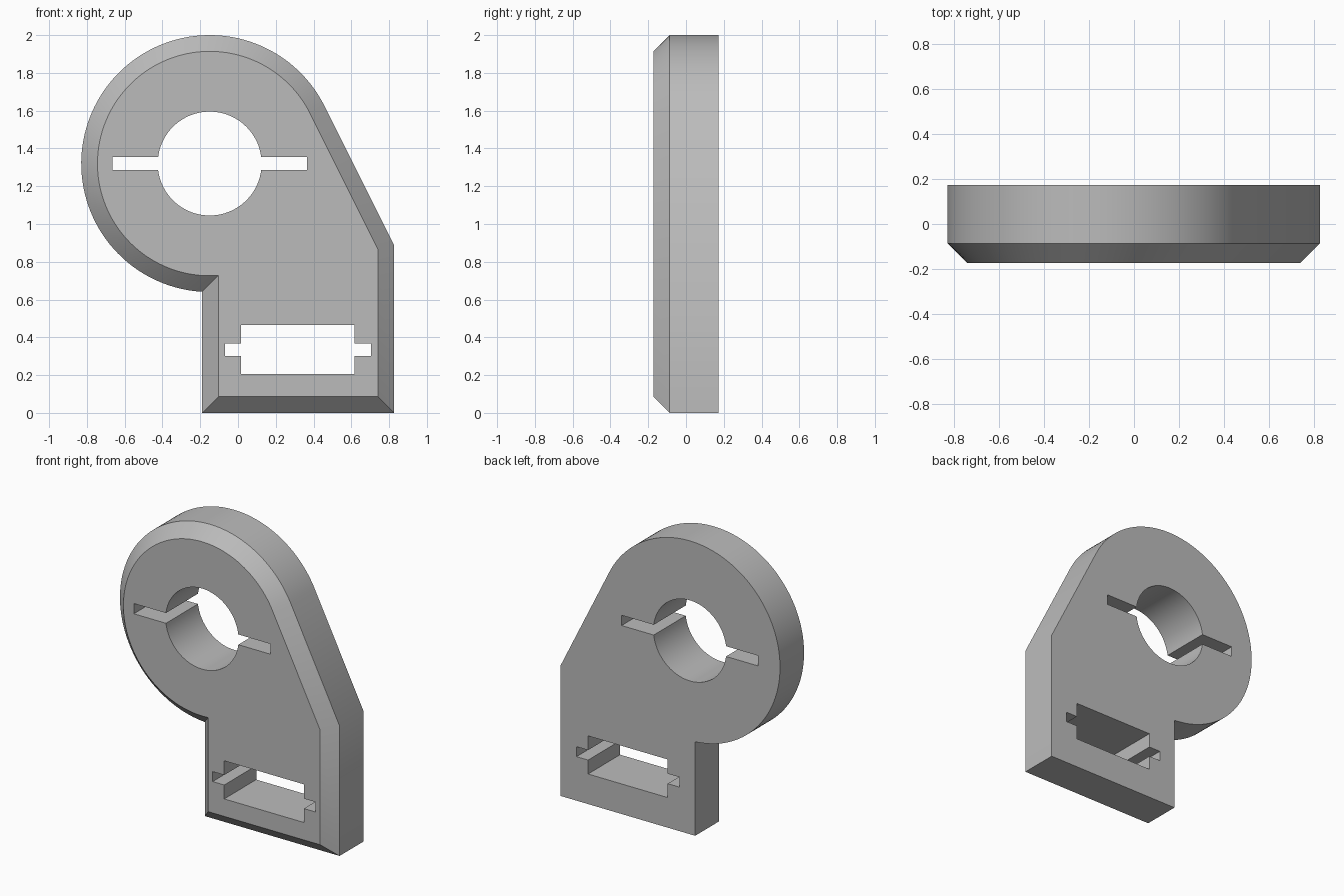
import bpy, bmesh
from math import acos, atan, cos, sin, pi, sqrt

cube = bpy.data.objects.get("Cube")
if cube:
    bpy.data.objects.remove(cube, do_unlink=True)

CX, CZ, R = -0.15, 1.32, 0.68           # round head
LEFT, RIGHT = -0.19, 0.827              # sides of the foot
DEPTH, CHAMFER = 0.1725, 0.086
SLOPE = atan(0.5)                       # direction of the sloping flank's normal


def arc(r, start, end, steps):
    return [(CX + r * cos(start + (end - start) * i / steps),
             CZ + r * sin(start + (end - start) * i / steps)) for i in range(steps + 1)]


def outline(inset):
    """Plate outline, moved inward by the inset."""
    r, left, right = R - inset, LEFT + inset, RIGHT - inset
    shoulder = CZ + (r - cos(SLOPE) * (right - CX)) / sin(SLOPE)
    head = arc(r, SLOPE, 2 * pi - acos((left - CX) / r), 96)
    return head + [(left, inset), (right, inset), (right, shoulder)]


def loft(name, sections):
    """Solid through (y, outline) sections that share one point count."""
    bm = bmesh.new()
    rings = [[bm.verts.new((x, y, z)) for x, z in pts] for y, pts in sections]
    for a, b in zip(rings, rings[1:]):
        for i in range(len(a)):
            j = (i + 1) % len(a)
            bm.faces.new((a[i], a[j], b[j], b[i]))
    bm.faces.new(rings[0])
    bm.faces.new(rings[-1])
    bmesh.ops.recalc_face_normals(bm, faces=bm.faces)
    mesh = bpy.data.meshes.new(name)
    bm.to_mesh(mesh)
    bm.free()
    obj = bpy.data.objects.new(name, mesh)
    bpy.context.collection.objects.link(obj)
    return obj


# Plate with a chamfered front rim
plate = loft("bracket_plate", [(DEPTH, outline(0)),
                               (CHAMFER - DEPTH, outline(0)),
                               (-DEPTH, outline(CHAMFER))])

grey = bpy.data.materials.new("plain_grey")
grey.use_nodes = True
colour = (0.5, 0.5, 0.5, 1)
grey.diffuse_color = colour
grey.node_tree.nodes["Principled BSDF"].inputs["Base Color"].default_value = colour
plate.data.materials.append(grey)

# Round bore with a thin slot on each side
BORE, HALF_SLOT, REACH = 0.275, 0.035, 0.515
a = acos(sqrt(BORE ** 2 - HALF_SLOT ** 2) / BORE)
bore = (arc(BORE, a, pi - a, 40)
        + [(CX - REACH, CZ + HALF_SLOT), (CX - REACH, CZ - HALF_SLOT)]
        + arc(BORE, pi + a, 2 * pi - a, 40)
        + [(CX + REACH, CZ - HALF_SLOT), (CX + REACH, CZ + HALF_SLOT)])

# Rectangular window with a notch at each end
x0, x1, x2, x3 = -0.07, 0.017, 0.618, 0.705
z0, z1, z2, z3 = 0.205, 0.3, 0.368, 0.465
window = [(x1, z0), (x2, z0), (x2, z1), (x3, z1), (x3, z2), (x2, z2),
          (x2, z3), (x1, z3), (x1, z2), (x0, z2), (x0, z1), (x1, z1)]

# Cut both openings through the plate
bpy.context.view_layer.objects.active = plate
for name, pts in (("bore_cutter", bore), ("window_cutter", window)):
    cutter = loft(name, [(-1, pts), (1, pts)])
    cutter.hide_render = True
    cut = plate.modifiers.new(name, "BOOLEAN")
    cut.operation, cut.solver, cut.object = "DIFFERENCE", "EXACT", cutter
    bpy.ops.object.modifier_apply(modifier=cut.name)
    bpy.data.objects.remove(cutter, do_unlink=True)

bpy.ops.object.select_all(action="DESELECT")
plate.select_set(True)
bpy.ops.object.shade_smooth_by_angle(angle=pi / 6)
